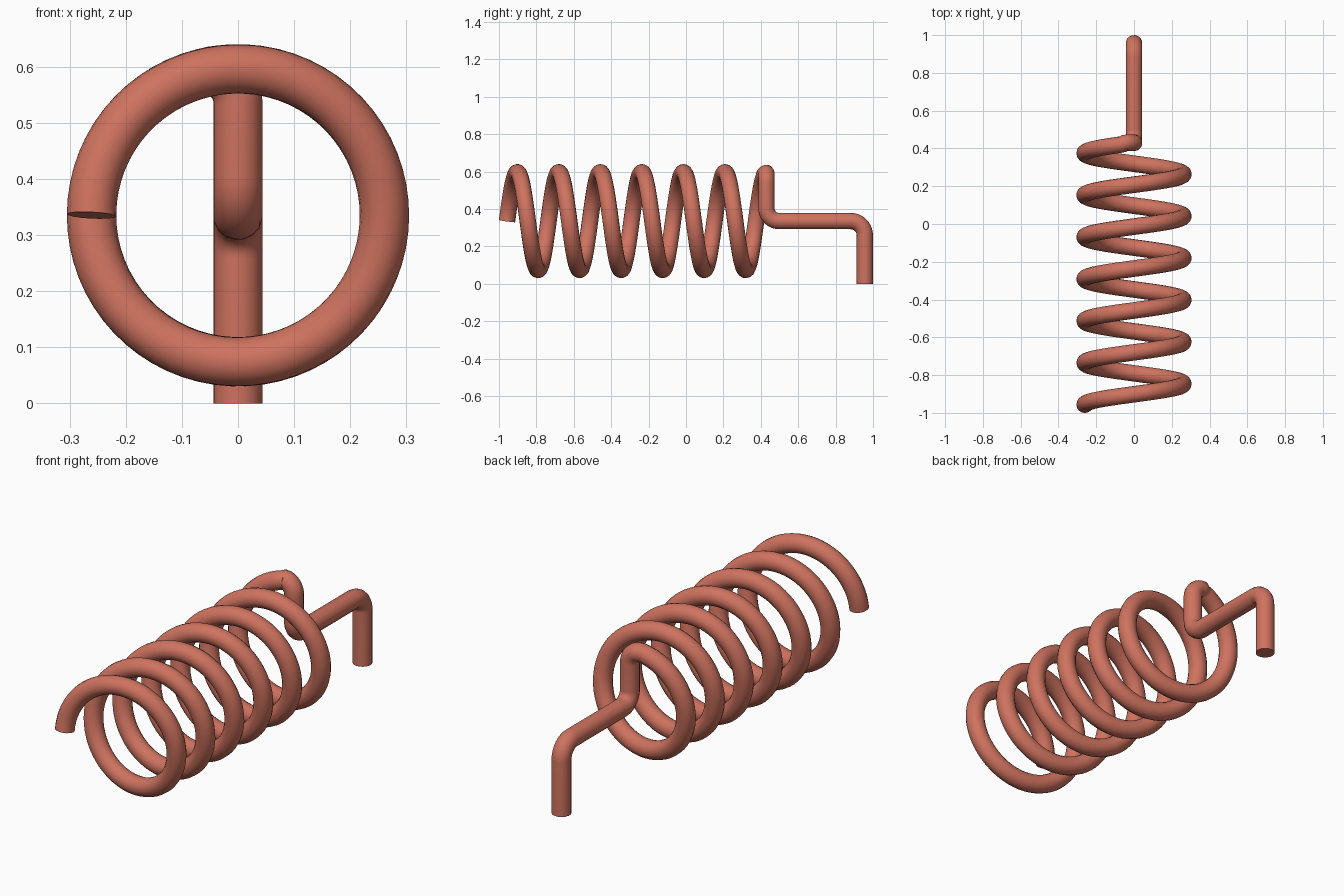
import bpy
import math
from mathutils import Vector

cube = bpy.data.objects.get("Cube")
if cube:
    bpy.data.objects.remove(cube, do_unlink=True)

TUBE = 0.044          # wire radius
COIL = 0.261          # coil radius at the wire centre
MID = 0.335           # height of the coil axis
Y0, Y1 = -0.957, 0.43  # coil start and end
TURNS = 6.25
STEPS = 64            # path points per turn


def fillet(before, corner, after, radius, count=10):
    """Points of a round bend at a right-angled corner."""
    a = (before - corner).normalized()
    b = (after - corner).normalized()
    centre = corner + (a + b) * radius
    return [centre - b * radius * math.cos(t) - a * radius * math.sin(t)
            for t in (math.pi / 2 * i / count for i in range(count + 1))]


# Coil path: starts at the right side and climbs over the top
bend = 0.058
last = TURNS - math.asin(bend / COIL) / (2 * math.pi)
count = int(last * STEPS)
path = []
for i in range(count + 1):
    turn = last * i / count
    ang = 2 * math.pi * turn
    path.append(Vector((-COIL * math.cos(ang),
                        Y0 + (Y1 - Y0) * turn / TURNS,
                        MID + COIL * math.sin(ang))))

# Hook path: down from the coil, back along the axis, then down to the ground
top = path[-1].z + 0.004
corners = [Vector((-0.2, Y1, top)), Vector((0, Y1, top)), Vector((0, Y1, MID)),
           Vector((0, 0.956, MID)), Vector((0, 0.956, 0))]
for i, radius in ((1, bend), (2, 0.068), (3, 0.075)):
    pts = fillet(corners[i - 1], corners[i], corners[i + 1], radius)
    path += pts[1:] if i == 1 else pts
path.append(corners[-1])

# Sweep a round section along the path
curve = bpy.data.curves.new("spring_wire", 'CURVE')
curve.dimensions = '3D'
curve.bevel_depth = TUBE
curve.bevel_resolution = 6
curve.use_fill_caps = True
spline = curve.splines.new('POLY')
spline.points.add(len(path) - 1)
for point, co in zip(spline.points, path):
    point.co = (*co, 1)
wire = bpy.data.objects.new("spring_wire", curve)
bpy.context.collection.objects.link(wire)

# Red clay colour
mat = bpy.data.materials.new("terracotta")
mat.use_nodes = True
colour = (0.62, 0.17, 0.115, 1)
mat.diffuse_color = colour
bsdf = mat.node_tree.nodes["Principled BSDF"]
bsdf.inputs["Base Color"].default_value = colour
bsdf.inputs["Roughness"].default_value = 0.6
curve.materials.append(mat)

# Turn into a mesh with smooth sides and sharp cut ends
bpy.ops.object.select_all(action='DESELECT')
wire.select_set(True)
bpy.context.view_layer.objects.active = wire
bpy.ops.object.convert(target='MESH')
bpy.ops.object.shade_smooth_by_angle(angle=math.radians(40))
